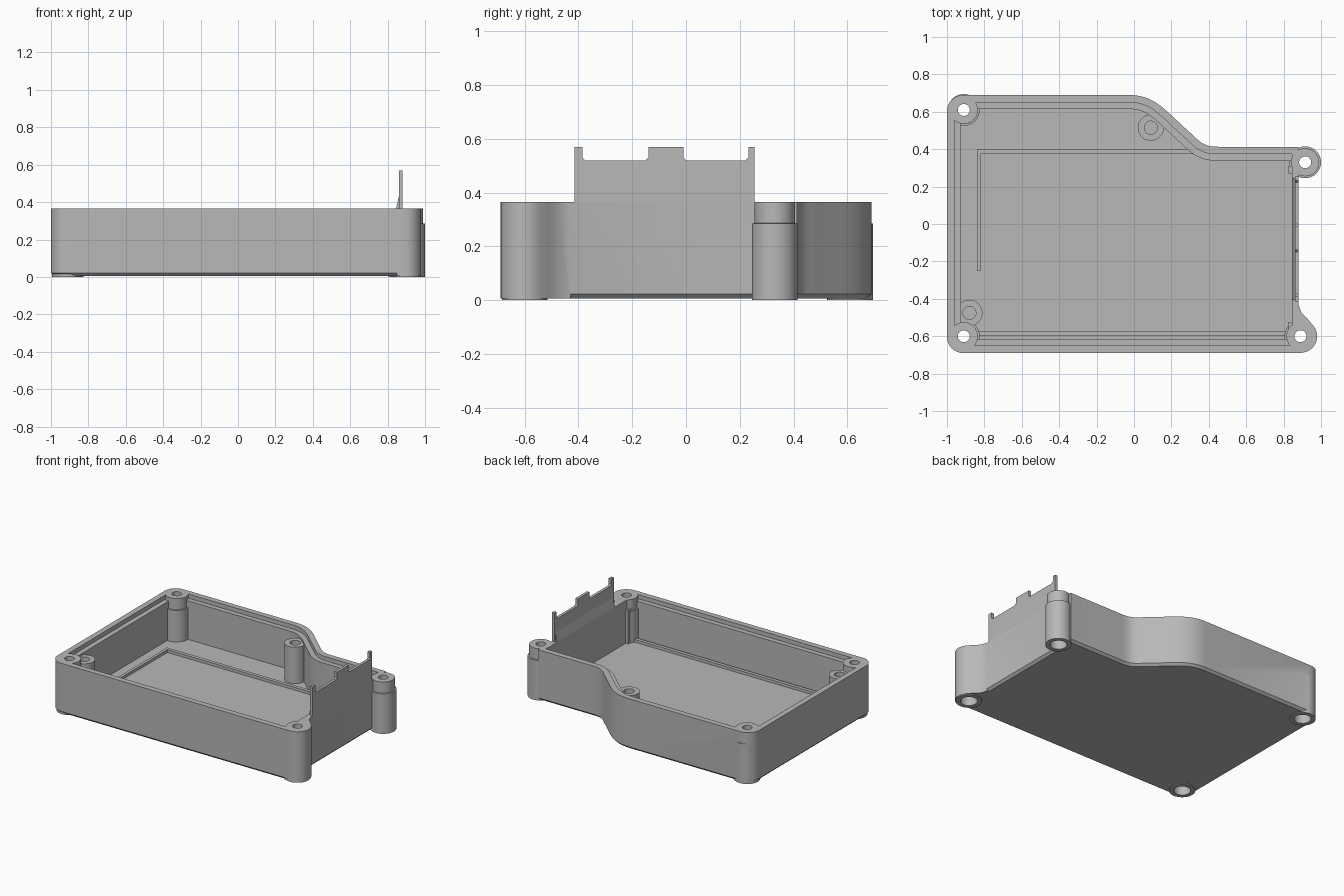
import bpy, bmesh, math
from mathutils import Vector
from mathutils.geometry import interpolate_bezier

cube = bpy.data.objects.get("Cube")
if cube:
    bpy.data.objects.remove(cube, do_unlink=True)

RIM, BASE, FLOOR = 0.365, 0.006, 0.06
SCREWS = [(-0.91, 0.61), (-0.91, -0.6), (0.89, -0.6), (0.915, 0.33)]
STANDOFFS = [(0.09, 0.515), (-0.88, -0.475)]

grey = bpy.data.materials.new("grey plastic")
grey.use_nodes = True
color = (0.48, 0.48, 0.48, 1)
grey.diffuse_color = color
grey.node_tree.nodes["Principled BSDF"].inputs["Base Color"].default_value = color


def arc(cx, cy, r, a0, a1, n=12):
    angles = [math.radians(a0 + (a1 - a0) * i / n) for i in range(n + 1)]
    return [(cx + r * math.cos(a), cy + r * math.sin(a)) for a in angles]


def bezier(*p, n=10):
    pts = interpolate_bezier(*[Vector((x, y, 0)) for x, y in p], n)
    return [(v.x, v.y) for v in pts]


def outline(right):
    """Case footprint, with a movable right side."""
    sweep = bezier((0.45, 0.413), (0.38, 0.413), (0.36, 0.43), (0.31, 0.48))
    sweep += bezier((0.31, 0.48), (0.17, 0.6), (0.12, 0.69), (-0.03, 0.69), n=16)[1:]
    return (arc(-0.913, -0.603, 0.087, 180, 270) + [(right, -0.69), (right, 0.413)]
            + sweep + arc(-0.913, 0.603, 0.087, 90, 180))


def inset(pts, d):
    """Move a closed loop inward by d."""
    out = []
    for i, p in enumerate(pts):
        a, b, c = Vector(pts[i - 1]), Vector(p), Vector(pts[(i + 1) % len(pts)])
        e, f = (b - a).normalized(), (c - b).normalized()
        n1, n2 = Vector((-e.y, e.x)), Vector((-f.y, f.x))
        out.append(tuple(b + (n1 + n2) * d / (1 + n1.dot(n2))))
    return out


def loft(name, levels, axis="z"):
    """Solid through matching loops; each level is (height, loop)."""
    place = {"z": lambda u, v, h: (u, v, h), "x": lambda u, v, h: (h, u, v),
             "y": lambda u, v, h: (u, h, v)}[axis]
    bm = bmesh.new()
    rings = [[bm.verts.new(place(u, v, h)) for u, v in loop] for h, loop in levels]
    for lo, hi in zip(rings, rings[1:]):
        for i in range(len(lo)):
            bm.faces.new((lo[i - 1], lo[i], hi[i], hi[i - 1]))
    bm.faces.new(rings[0][::-1])
    bm.faces.new(rings[-1])
    bmesh.ops.recalc_face_normals(bm, faces=bm.faces)
    mesh = bpy.data.meshes.new(name)
    bm.to_mesh(mesh)
    bm.free()
    mesh.materials.append(grey)
    obj = bpy.data.objects.new(name, mesh)
    bpy.context.collection.objects.link(obj)
    return obj


def prism(name, loop, h0, h1, axis="z"):
    return loft(name, [(h0, loop), (h1, loop)], axis)


def cylinder(name, center, r, z0, z1):
    return prism(name, arc(*center, r, 0, 360, 40)[:-1], z0, z1)


def box(name, x0, x1, y0, y1, z0, z1):
    return prism(name, [(x0, y0), (x1, y0), (x1, y1), (x0, y1)], z0, z1)


def combine(target, tool, operation):
    tool.hide_render = True
    mod = target.modifiers.new("combine", "BOOLEAN")
    mod.operation, mod.solver, mod.object = operation, "EXACT", tool
    bpy.context.view_layer.objects.active = target
    bpy.ops.object.modifier_apply(modifier=mod.name)
    bpy.data.objects.remove(tool, do_unlink=True)


# Tray with chamfered bottom, hollow inside and stepped rim
edge = outline(0.88)
case = loft("case", [(BASE, inset(edge, 0.016)), (0.022, edge), (RIM, edge)])
combine(case, prism("cavity", inset(outline(0.92), 0.075), FLOOR, 0.5), "DIFFERENCE")
combine(case, prism("rim_step", inset(outline(0.885), 0.04), 0.335, 0.5), "DIFFERENCE")

# Screw columns with slightly narrower heads
for c in SCREWS:
    column = loft("column", [(z, arc(*c, r, 0, 360, 40)[:-1]) for z, r in
                             ((0, 0.085), (0.285, 0.085), (0.286, 0.075), (RIM, 0.075))])
    combine(case, column, "UNION")

# Flared corner joining the front right column to the side
corner = arc(0.89, -0.6, 0.089, -90, 35) + [(0.93, -0.51), (0.895, -0.475),
                                            (0.88, -0.43), (0.85, -0.43), (0.85, -0.69)]
combine(case, prism("corner", corner, BASE, RIM), "UNION")

# Board standoffs
for c in STANDOFFS:
    combine(case, cylinder("standoff", c, 0.07, 0.04, 0.32), "UNION")

# Screw holes, foot counterbores and blind pilot holes
for c in SCREWS:
    combine(case, cylinder("hole", c, 0.032, -0.1, 0.5), "DIFFERENCE")
    combine(case, cylinder("counterbore", c, 0.055, -0.1, 0.22), "DIFFERENCE")
for c in STANDOFFS:
    combine(case, cylinder("pilot", c, 0.035, 0.1, 0.5), "DIFFERENCE")

bpy.ops.object.select_all(action="DESELECT")
case.select_set(True)
bpy.context.view_layer.objects.active = case
bpy.ops.object.shade_smooth_by_angle(angle=math.radians(30))

# Low locating ribs on the floor
box("rib_left", -0.84, -0.82, -0.25, 0.4, 0.05, 0.08)
box("rib_back", -0.82, 0.85, 0.375, 0.4, 0.05, 0.08)
box("rib_front", -0.83, 0.81, -0.6, -0.575, 0.05, 0.08)

# Guide posts beside the end panel
for name, y in (("guide_front", -0.545), ("guide_back", 0.29)):
    box(name, 0.825, 0.85, y - 0.02, y + 0.02, 0.05, 0.3)

# Tall end panel with three tabs
TOP, TAB = 0.52, 0.57
panel = [(-0.415, 0.3), (0.255, 0.3), (0.255, TAB), (0.232, TAB), (0.232, TOP + 0.01),
         (0.222, TOP), (0, TOP), (-0.01, TOP + 0.01), (-0.01, TAB), (-0.14, TAB),
         (-0.14, TOP + 0.01), (-0.15, TOP), (-0.375, TOP), (-0.385, TOP + 0.01),
         (-0.385, TAB), (-0.415, TAB)]
prism("end_panel", panel, 0.86, 0.88, "x")

# Sloped foot behind the end panel
foot = [(0.845, 0.3), (0.87, 0.3), (0.87, 0.43), (0.86, 0.43), (0.845, RIM)]
prism("panel_foot", foot, -0.405, 0.245, "y")
